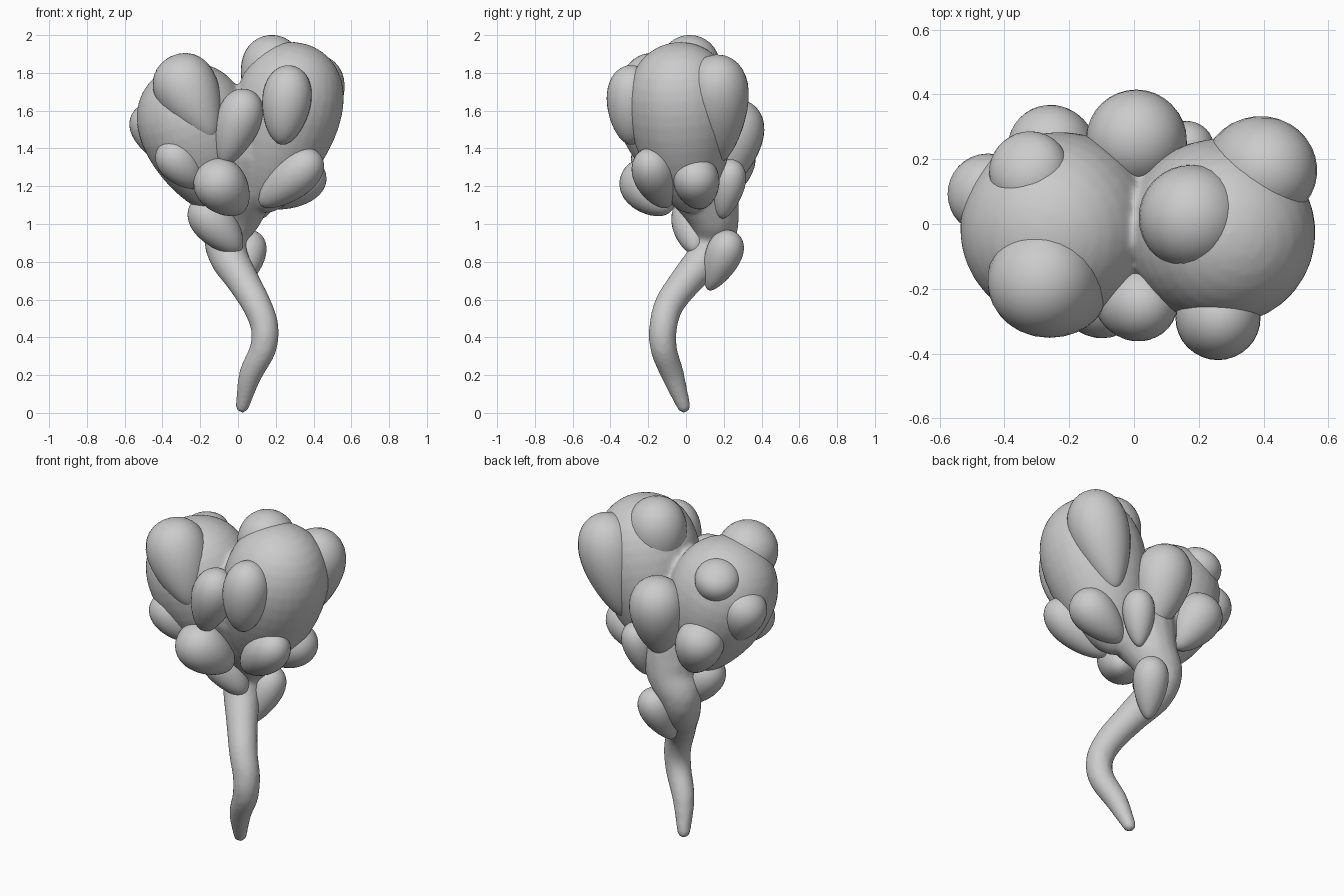
import bpy, bmesh
from mathutils import Vector, Matrix

cube = bpy.data.objects.get("Cube")
if cube:
    bpy.data.objects.remove(cube, do_unlink=True)

grey = bpy.data.materials.new("plain_grey")
grey.use_nodes = True
grey.diffuse_color = (0.6, 0.6, 0.6, 1)
grey.node_tree.nodes["Principled BSDF"].inputs["Base Color"].default_value = (0.6, 0.6, 0.6, 1)


def add_egg(bm, tip, top, radius, taper):
    """Egg from its narrow tip to its broad top."""
    tip, top = Vector(tip), Vector(top)
    axis = top - tip
    verts = bmesh.ops.create_uvsphere(bm, u_segments=32, v_segments=20, radius=1)["verts"]
    place = Matrix.Translation((tip + top) / 2) @ axis.to_track_quat("Z", "Y").to_matrix().to_4x4()
    for v in verts:
        width = radius * (1 + taper * v.co.z)
        v.co = place @ Vector((v.co.x * width, v.co.y * width, v.co.z * axis.length / 2))


def finish(bm, name):
    mesh = bpy.data.meshes.new(name)
    for f in bm.faces:
        f.smooth = True
    bm.to_mesh(mesh)
    bm.free()
    mesh.materials.append(grey)
    obj = bpy.data.objects.new(name, mesh)
    bpy.context.collection.objects.link(obj)
    return obj


def spline(a, b, c, d, t):
    return 0.5 * (2 * b + (c - a) * t + (2 * a - 5 * b + 4 * c - d) * t * t
                  + (3 * b - a - 3 * c + d) * t ** 3)


# Winding stem flaring into the neck: x, y, z, radius
stem = [Vector(p) for p in (
    (.023, -.012, .036, .037), (.065, -.07, .2, .061), (.132, -.118, .34, .071),
    (.14, -.12, .46, .075), (.095, -.085, .58, .079), (.02, .01, .71, .088),
    (-.05, .11, .83, .104), (-.065, .15, .95, .118), (-.005, .14, 1.07, .142),
    (.02, .07, 1.25, .2), (.02, .02, 1.42, .23))]
bm = bmesh.new()
for i in range(len(stem) - 1):
    a, d = stem[max(i - 1, 0)], stem[min(i + 2, len(stem) - 1)]
    for step in range(12):
        p = spline(a, stem[i], stem[i + 1], d, step / 12)
        bmesh.ops.create_uvsphere(bm, u_segments=16, v_segments=10, radius=p.w,
                                  matrix=Matrix.Translation(p.xyz))

# Two big lobes, fused with the stem
add_egg(bm, (.13, .02, 1.06), (.35, -.05, 1.955), .275, .3)
add_egg(bm, (-.08, .05, 1.06), (-.335, -.05, 1.835), .286, .26)
body = finish(bm, "stem_and_lobes")
fuse = body.modifiers.new("fuse", "REMESH")
fuse.mode = "VOXEL"
fuse.voxel_size = 0.013
fuse.use_smooth_shade = True
soften = body.modifiers.new("soften", "SMOOTH")
soften.factor = 0.5
soften.iterations = 8

# Buds: tip, top, radius, taper
buds = {
    "left_crown": ((-.13, -.25, 1.45), (-.36, -.14, 1.88), .16, .35),
    "centre_front": ((-.08, -.21, 1.31), (.06, -.26, 1.71), .115, .3),
    "right_front": ((.23, -.29, 1.42), (.28, -.29, 1.84), .128, .18),
    "right_crown": ((.16, .02, 1.55), (.19, .02, 2.0), .16, .2),
    "right_back": ((.28, .18, 1.33), (.455, .16, 1.89), .157, .35),
    "centre_back": ((.02, .19, 1.18), (0, .295, 1.66), .15, .3),
    "left_back_crown": ((-.27, .1, 1.55), (-.355, .2, 1.79), .12, .3),
    "left_side": ((-.38, .08, 1.33), (-.49, .1, 1.64), .12, .3),
    "left_back_low": ((-.16, .17, 1.13), (-.31, .27, 1.45), .128, .3),
    "right_back_low": ((.12, .19, 1.03), (.18, .25, 1.34), .085, .3),
    "stem_back": ((0, .12, .65), (.08, .25, .96), .092, .35),
    "stem_front": ((.01, .05, .85), (-.23, .03, 1.13), .112, .25),
    "centre_low": ((.02, -.09, 1.07), (-.17, -.29, 1.3), .135, .22),
    "left_low": ((-.2, -.15, 1.2), (-.4, -.2, 1.43), .108, .22),
    "right_low": ((.12, -.1, 1.1), (.43, -.21, 1.37), .112, .25),
    "right_side_low": ((.15, .08, 1.1), (.445, .04, 1.31), .117, .3),
}
for name, (tip, top, radius, taper) in buds.items():
    bm = bmesh.new()
    add_egg(bm, tip, top, radius, taper)
    finish(bm, name + "_bud")
